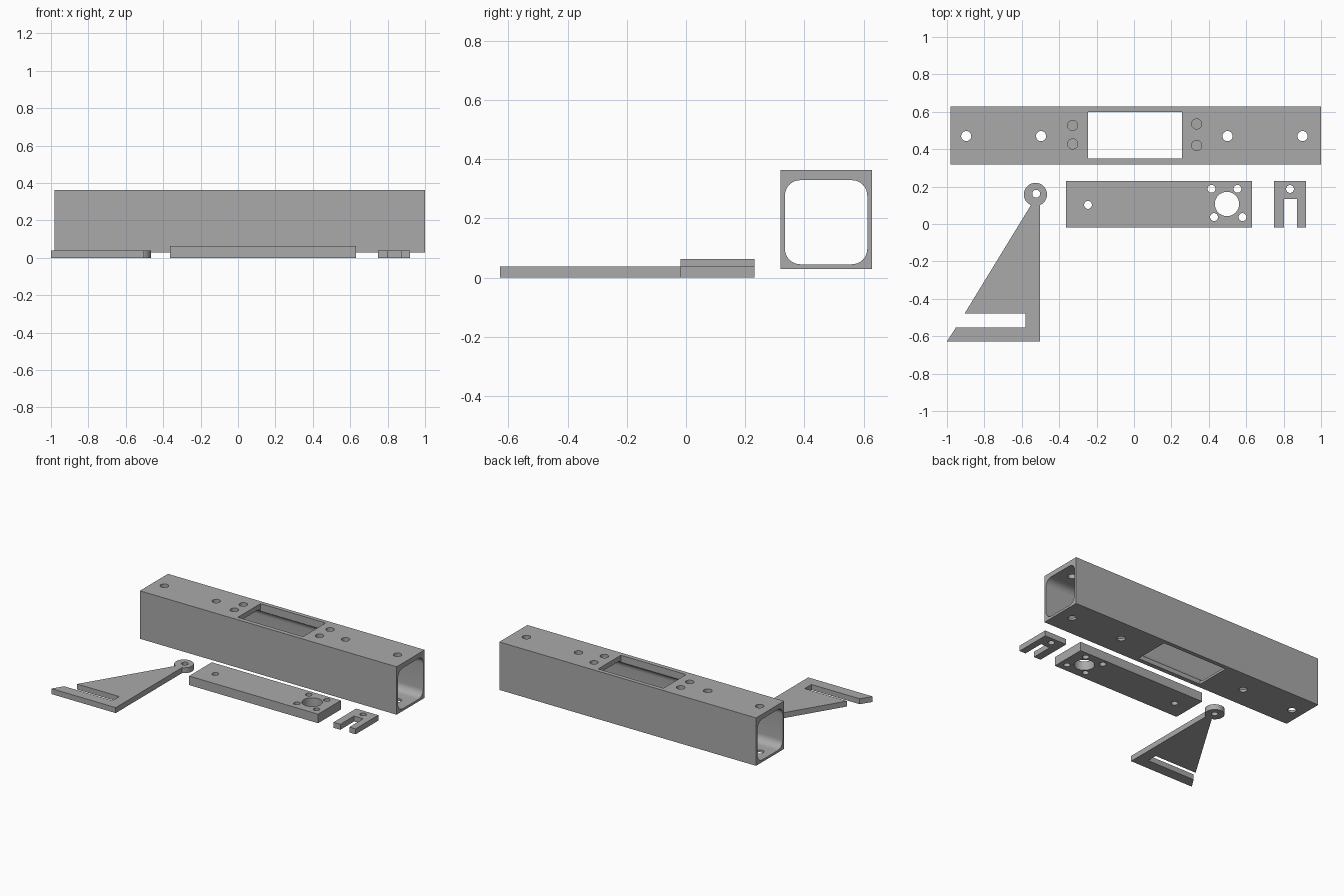
import bpy, bmesh
from math import cos, sin, radians
from mathutils import Matrix

cube = bpy.data.objects.get("Cube")
if cube:
    bpy.data.objects.remove(cube)

grey = bpy.data.materials.new("plain grey")
grey.use_nodes = True
COLOUR = (0.4, 0.4, 0.4, 1)
grey.diffuse_color = COLOUR
grey.node_tree.nodes["Principled BSDF"].inputs["Base Color"].default_value = COLOUR


def arc(cx, cy, r, start=0, end=360, steps=32):
    """Points along an arc; a full circle leaves out the repeated end point."""
    count = steps if end - start == 360 else steps + 1
    angles = [radians(start + (end - start) * i / steps) for i in range(count)]
    return [(cx + r * cos(a), cy + r * sin(a)) for a in angles]


def rect(x0, x1, y0, y1):
    return [(x0, y0), (x1, y0), (x1, y1), (x0, y1)]


def rounded_rect(x0, x1, y0, y1, r):
    corners = [(x1 - r, y1 - r), (x0 + r, y1 - r), (x0 + r, y0 + r), (x1 - r, y0 + r)]
    return [p for i, (x, y) in enumerate(corners)
            for p in arc(x, y, r, 90 * i, 90 * i + 90, 8)]


def prism(name, outlines, low, high, along_x=False):
    """Extrude an outline with holes, upwards or along x, into a closed mesh."""
    curve = bpy.data.curves.new(name, "CURVE")
    curve.dimensions = "2D"
    curve.fill_mode = "BOTH"
    curve.extrude = (high - low) / 2
    for points in outlines:
        spline = curve.splines.new("POLY")
        spline.points.add(len(points) - 1)
        for point, (x, y) in zip(spline.points, points):
            point.co = (x, y, 0, 1)
        spline.use_cyclic_u = True
    temp = bpy.data.objects.new(name + " outline", curve)
    mesh = bpy.data.meshes.new_from_object(temp)
    bpy.data.objects.remove(temp)
    bpy.data.curves.remove(curve)

    bm = bmesh.new()
    bm.from_mesh(mesh)
    bmesh.ops.translate(bm, verts=bm.verts, vec=(0, 0, (low + high) / 2))
    if along_x:
        turn = Matrix(((0, 0, 1), (1, 0, 0), (0, 1, 0)))
        bmesh.ops.transform(bm, matrix=turn.to_4x4(), verts=bm.verts)
    bmesh.ops.remove_doubles(bm, verts=bm.verts, dist=0.00005)
    bmesh.ops.recalc_face_normals(bm, faces=bm.faces)
    bm.to_mesh(mesh)
    bm.free()
    mesh.materials.clear()
    mesh.materials.append(grey)
    obj = bpy.data.objects.new(name, mesh)
    bpy.context.collection.objects.link(obj)
    return obj


def cut(obj, cutter):
    """Subtract the cutter and remove it."""
    mod = obj.modifiers.new("cut", "BOOLEAN")
    mod.operation = "DIFFERENCE"
    mod.solver = "EXACT"
    mod.object = cutter
    bpy.context.view_layer.objects.active = obj
    bpy.ops.object.modifier_apply(modifier=mod.name)
    bpy.data.objects.remove(cutter)


# Square tube with rounded bore
tube = prism("square_tube", [rect(0.319, 0.628, 0.029, 0.363),
                             rounded_rect(0.334, 0.612, 0.045, 0.329, 0.052)],
             -0.98, 1.0, along_x=True)

# Window and mounting holes through both walls
through = [rect(-0.246, 0.257, 0.35, 0.599)]
through += [arc(x, 0.47, 0.027) for x in (-0.897, -0.497, 0.5, 0.901)]
cut(tube, prism("through_cutter", through, -0.1, 0.5))

# Screw holes through the top wall only
screws = [arc(x, y, 0.027) for x, y in
          ((-0.328, 0.527), (-0.328, 0.428), (0.335, 0.535), (0.335, 0.42))]
cut(tube, prism("screw_cutter", screws, 0.2, 0.5))

# Mounting plate with one large and five small holes
small = [(-0.246, 0.102), (0.414, 0.188), (0.553, 0.188), (0.428, 0.037), (0.58, 0.037)]
plate = prism("mounting_plate",
              [rect(-0.364, 0.631, -0.019, 0.231), arc(0.497, 0.107, 0.065, steps=48)]
              + [arc(x, y, 0.021) for x, y in small], 0, 0.063)

# Forked clip with one hole
fork = [(0.749, -0.019), (0.802, -0.019), (0.802, 0.133), (0.872, 0.133),
        (0.872, -0.019), (0.92, -0.019), (0.92, 0.231), (0.749, 0.231)]
clip = prism("forked_clip", [fork, arc(0.834, 0.187, 0.021)], 0, 0.038)

# Slotted triangular arm ending in a round eye
arm_outline = [(-0.906, -0.479), (-0.58, -0.479), (-0.58, -0.553), (-0.952, -0.553),
               (-1.0, -0.628), (-0.503, -0.628)]
arm_outline += arc(-0.527, 0.158, 0.062, -67, 247, 40)
arm = prism("slotted_arm", [arm_outline, arc(-0.523, 0.162, 0.021)], 0, 0.038)

# Smooth the curved walls, keep the edges sharp
bpy.ops.object.select_all(action="DESELECT")
for part in (tube, plate, clip, arm):
    part.select_set(True)
bpy.context.view_layer.objects.active = tube
bpy.ops.object.shade_smooth_by_angle(angle=radians(30))
